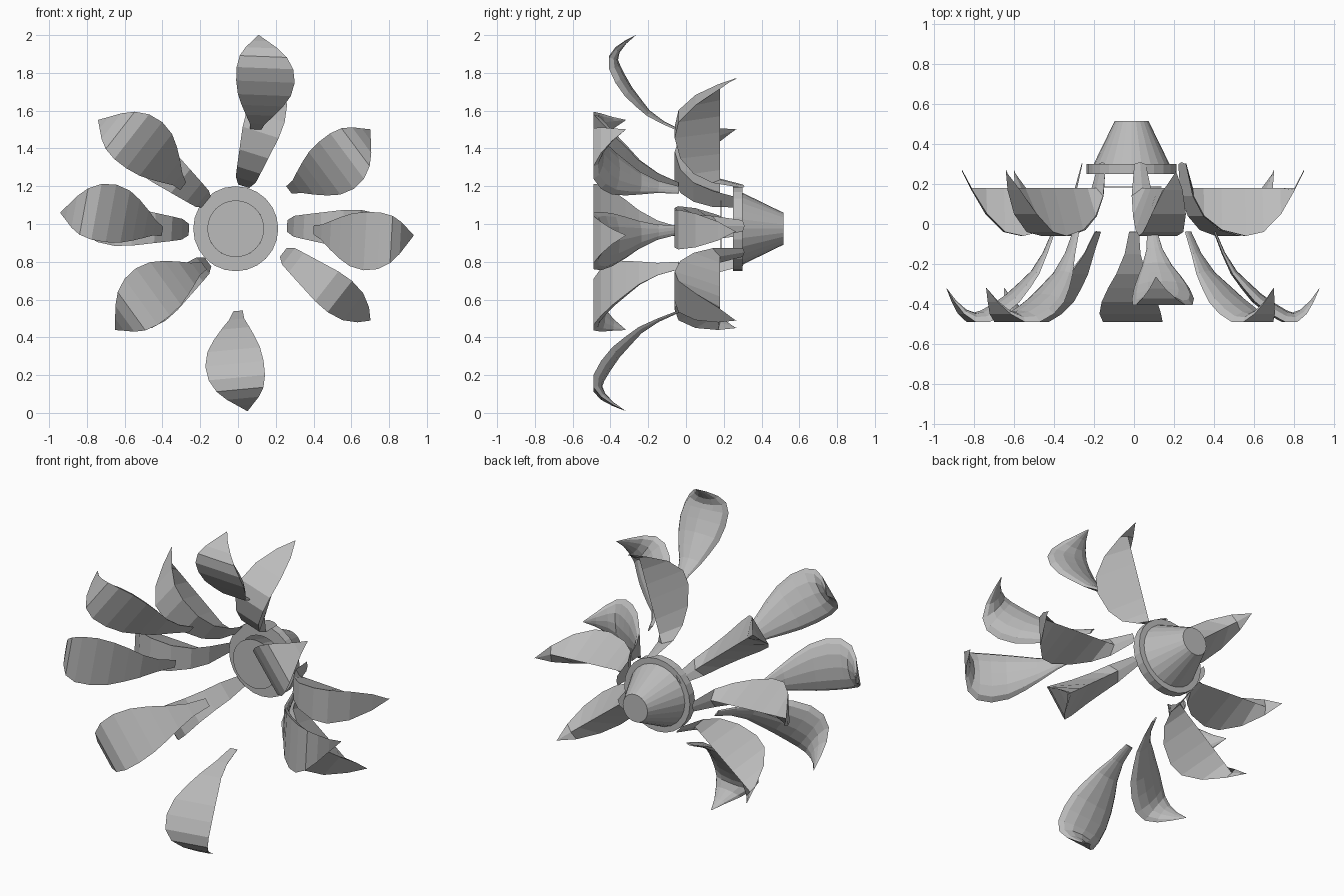
import bpy, bmesh, math
from mathutils import Vector

cube = bpy.data.objects.get("Cube")
if cube:
    bpy.data.objects.remove(cube)

grey = bpy.data.materials.new("plain_grey")
grey.use_nodes = True
grey.diffuse_color = (0.5, 0.5, 0.5, 1)
grey.node_tree.nodes["Principled BSDF"].inputs["Base Color"].default_value = (0.5, 0.5, 0.5, 1)


def finish(name, bm):
    bmesh.ops.remove_doubles(bm, verts=bm.verts, dist=0.0005)
    bmesh.ops.recalc_face_normals(bm, faces=bm.faces)
    mesh = bpy.data.meshes.new(name)
    bm.to_mesh(mesh)
    bm.free()
    mesh.materials.append(grey)
    obj = bpy.data.objects.new(name, mesh)
    bpy.context.collection.objects.link(obj)
    return obj


def loft(name, rings):
    """Skin a closed petal from a row of matching section loops."""
    bm = bmesh.new()
    rows = [[bm.verts.new(p) for p in ring] for ring in rings]
    n = len(rows[0])
    for a, b in zip(rows, rows[1:]):
        for i in range(n):
            j = (i + 1) % n
            bm.faces.new((a[i], a[j], b[j], b[i]))
    bm.faces.new(rows[0])
    return finish(name, bm)


def axes(base, tip):
    """Start point, lengthwise vector and clockwise side direction."""
    start = Vector((base[0], 0, base[1]))
    along = Vector((tip[0], 0, tip[1])) - start
    side = Vector((along.z, 0, -along.x)).normalized()
    return start, along, side


FORWARD = Vector((0, 1, 0))

# Outer petal stations: distance along, half width, depth position
OUTER = [(0, .025, -.04), (.08, .04, -.15), (.17, .075, -.25), (.27, .11, -.32),
         (.38, .14, -.39), (.52, .155, -.45), (.66, .15, -.49), (.78, .125, -.49),
         (.87, .085, -.45), (.94, .04, -.39), (1, .002, -.32)]


def outer_petal(name, base, tip, reach=1.0):
    start, along, side = axes(base, tip)
    rings = []
    for k, (t, w, y) in enumerate(OUTER):
        lo, hi = OUTER[max(k - 1, 0)], OUTER[min(k + 1, len(OUTER) - 1)]
        slope = along * (hi[0] - lo[0]) + FORWARD * (hi[2] - lo[2])
        back = slope.cross(side).normalized()
        if back.y < 0:
            back = -back
        depth = y * reach
        mid = start + along * t + FORWARD * depth + side * 0.045 * math.sin(math.pi * t)
        # flat inside face, domed outside face
        rings.append([mid + side * w * math.cos(a) + back * 0.4 * w * math.sin(a)
                      for a in [math.pi * i / 6 for i in range(7)]])
    return loft(name, rings)


# Inner petal stations: distance along, half width, depth position
INNER = [(0, .03, .3), (.06, .055, .14), (.15, .065, .04), (.3, .08, -.03),
         (.5, .1, -.06), (.65, .105, -.04), (.8, .09, .05), (.92, .05, .17), (1, .002, .26)]


def inner_petal(name, base, tip):
    start, along, side = axes(base, tip)
    rings = []
    for t, w, y in INNER:
        mid = start + along * t
        keel = max(0.18, y + 0.01)
        rings.append([mid + side * w + FORWARD * y, mid + FORWARD * keel,
                      mid - side * w + FORWARD * y])
    return loft(name, rings)


# Petals, two rings
outer_petal("outer_petal_top", (.09, 1.49), (.11, 2.0), .83)
outer_petal("outer_petal_upper_left", (.27, 1.18), (.70, 1.50))
outer_petal("outer_petal_left", (.40, .97), (.93, .94))
outer_petal("outer_petal_bottom", (0, .54), (.05, .01))
outer_petal("outer_petal_lower_right", (-.18, .78), (-.65, .44))
outer_petal("outer_petal_right", (-.40, .96), (-.94, 1.06))
outer_petal("outer_petal_upper_right", (-.29, 1.2), (-.74, 1.55))

inner_petal("inner_petal_top", (.03, 1.2), (.21, 1.77))
inner_petal("inner_petal_left", (.26, .99), (.85, .96))
inner_petal("inner_petal_lower_left", (.24, .85), (.70, .49))
inner_petal("inner_petal_lower_right", (-.16, .80), (-.6, .45))
inner_petal("inner_petal_right", (-.26, .97), (-.86, 1.0))
inner_petal("inner_petal_upper_right", (-.16, 1.11), (-.64, 1.5))


def lathe(name, profile, steps=24):
    """Spin a radius / depth profile around the flower axis."""
    bm = bmesh.new()
    centre = Vector((-.012, 0, .975))
    verts = [bm.verts.new(centre + Vector((r, y, 0))) for r, y in profile]
    edges = [bm.edges.new(pair) for pair in zip(verts, verts[1:])]
    bmesh.ops.spin(bm, geom=verts + edges, cent=centre, axis=FORWARD,
                   angle=math.tau, steps=steps, use_duplicate=False)
    return finish(name, bm)


# Hub: rimmed cone behind and a thin disc in front
lathe("hub_cone", [(.15, .25), (.225, .25), (.225, .3), (.19, .3), (.085, .515), (0, .515)])
lathe("centre_disc", [(0, .183), (.15, .183), (.15, .188), (0, .188)], 32)
